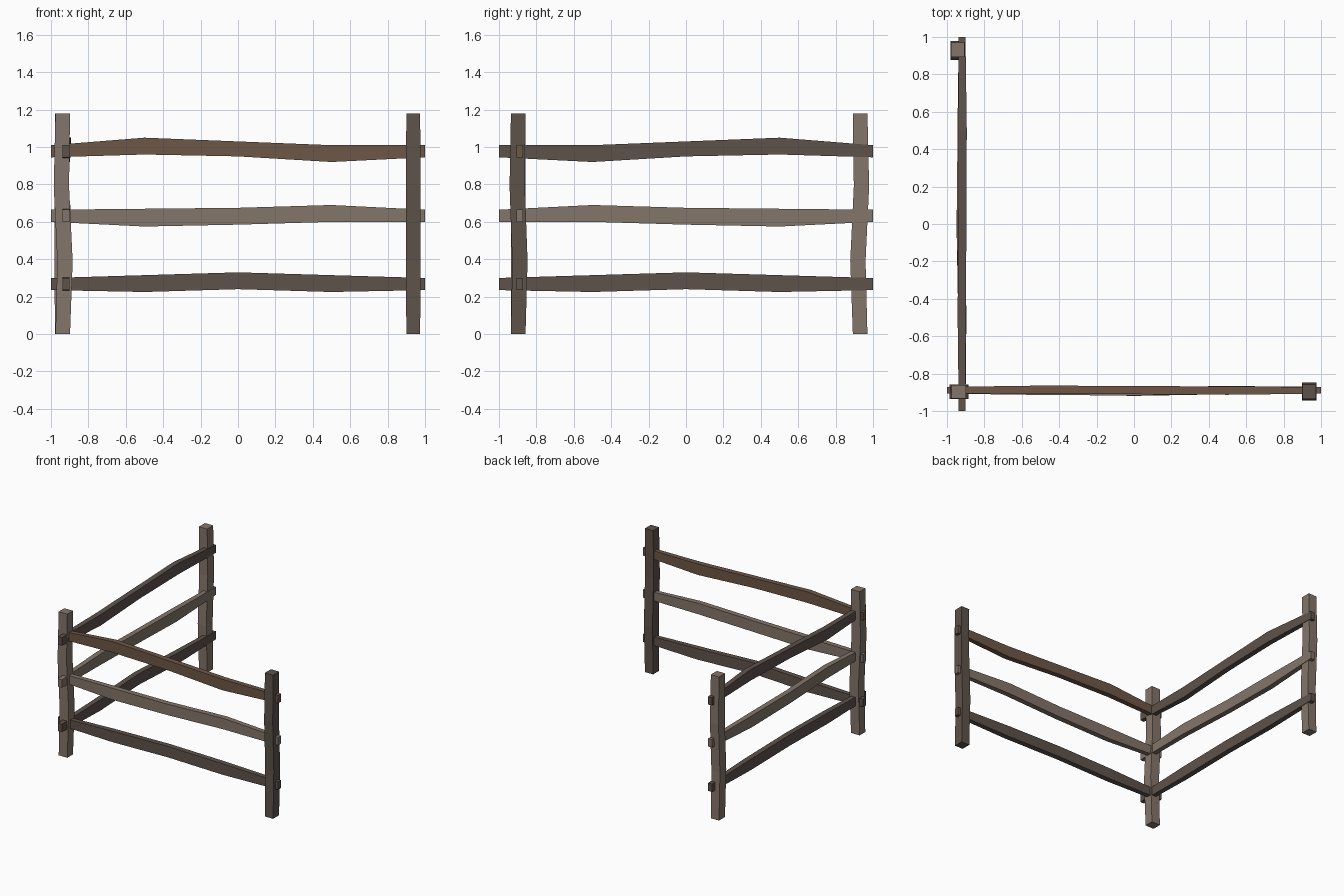
import bpy, bmesh
from mathutils import Vector

if "Cube" in bpy.data.objects:
    bpy.data.objects.remove(bpy.data.objects["Cube"])


def material(name, rgb):
    m = bpy.data.materials.new(name)
    m.diffuse_color = (*rgb, 1)
    m.use_nodes = True
    m.node_tree.nodes["Principled BSDF"].inputs["Base Color"].default_value = m.diffuse_color
    return m


dark = material("dark_wood", (0.11, 0.085, 0.07))
light = material("light_wood", (0.23, 0.18, 0.145))
brown = material("brown_wood", (0.155, 0.095, 0.063))


def beam(name, rings, u, v, mat):
    """Loft rectangles (centre, half size along u, half size along v) into a closed beam."""
    u, v = Vector(u), Vector(v)
    bm = bmesh.new()
    loops = []
    for c, a, b in rings:
        c = Vector(c)
        loops.append([bm.verts.new(c + u * a * i + v * b * j)
                      for i, j in ((-1, -1), (1, -1), (1, 1), (-1, 1))])
    for p, q in zip(loops, loops[1:]):
        for i in range(4):
            k = (i + 1) % 4
            bm.faces.new((p[i], p[k], q[k], q[i]))
    bm.faces.new(loops[0][::-1])
    bm.faces.new(loops[-1])
    bmesh.ops.recalc_face_normals(bm, faces=bm.faces)
    me = bpy.data.meshes.new(name)
    bm.to_mesh(me)
    bm.free()
    me.materials.append(mat)
    ob = bpy.data.objects.new(name, me)
    bpy.context.collection.objects.link(ob)


# Posts: four rings, bowed along one axis
def post(name, x, y, bow, hx, hy, mat):
    rings = []
    for z, s in ((0, 0), (0.39, 1), (0.79, -0.6), (1.18, 0)):
        k = 1.05 if s else 1
        rings.append(((x + bow[0] * s, y + bow[1] * s, z), hx * k, hy * k))
    beam(name, rings, (1, 0, 0), (0, 1, 0), mat)


post("corner_post", -0.937, -0.897, (0.012, 0), 0.039, 0.037, light)
post("right_post", 0.937, -0.897, (0, 0.009), 0.037, 0.039, dark)
post("back_post", -0.942, 0.931, (0, -0.012), 0.037, 0.039, light)

# Rails: (bottom, top) heights and sideways drift at five stations
stations = (-1, -0.5, 0, 0.5, 1)
rails = {
    "top": ([(.945, 1.01), (.96, 1.05), (.95, 1.03), (.92, 1.01), (.945, 1.01)],
            (0, 0.003, 0.001, -0.002, 0)),
    "middle": ([(.60, .665), (.575, .67), (.585, .675), (.60, .69), (.60, .665)],
               (0, -0.003, -0.006, 0.001, 0)),
    "bottom": ([(.235, .30), (.225, .315), (.24, .33), (.225, .315), (.235, .30)],
               (0, 0.001, -0.008, 0.001, 0)),
}
colours = {"top": (brown, dark), "middle": (light, light), "bottom": (dark, dark)}

for key, (heights, drift) in rails.items():
    front, side = [], []
    for t, (lo, hi), d in zip(stations, heights, drift):
        half = 0.018 if abs(t) == 1 else 0.022
        z, hz = (lo + hi) / 2, (hi - lo) / 2
        front.append(((t, -0.889 + d, z), half, hz))
        side.append(((-0.919 + d, -t, z), half, hz))
    beam("front_rail_" + key, front, (0, 1, 0), (0, 0, 1), colours[key][0])
    beam("side_rail_" + key, side, (1, 0, 0), (0, 0, 1), colours[key][1])
